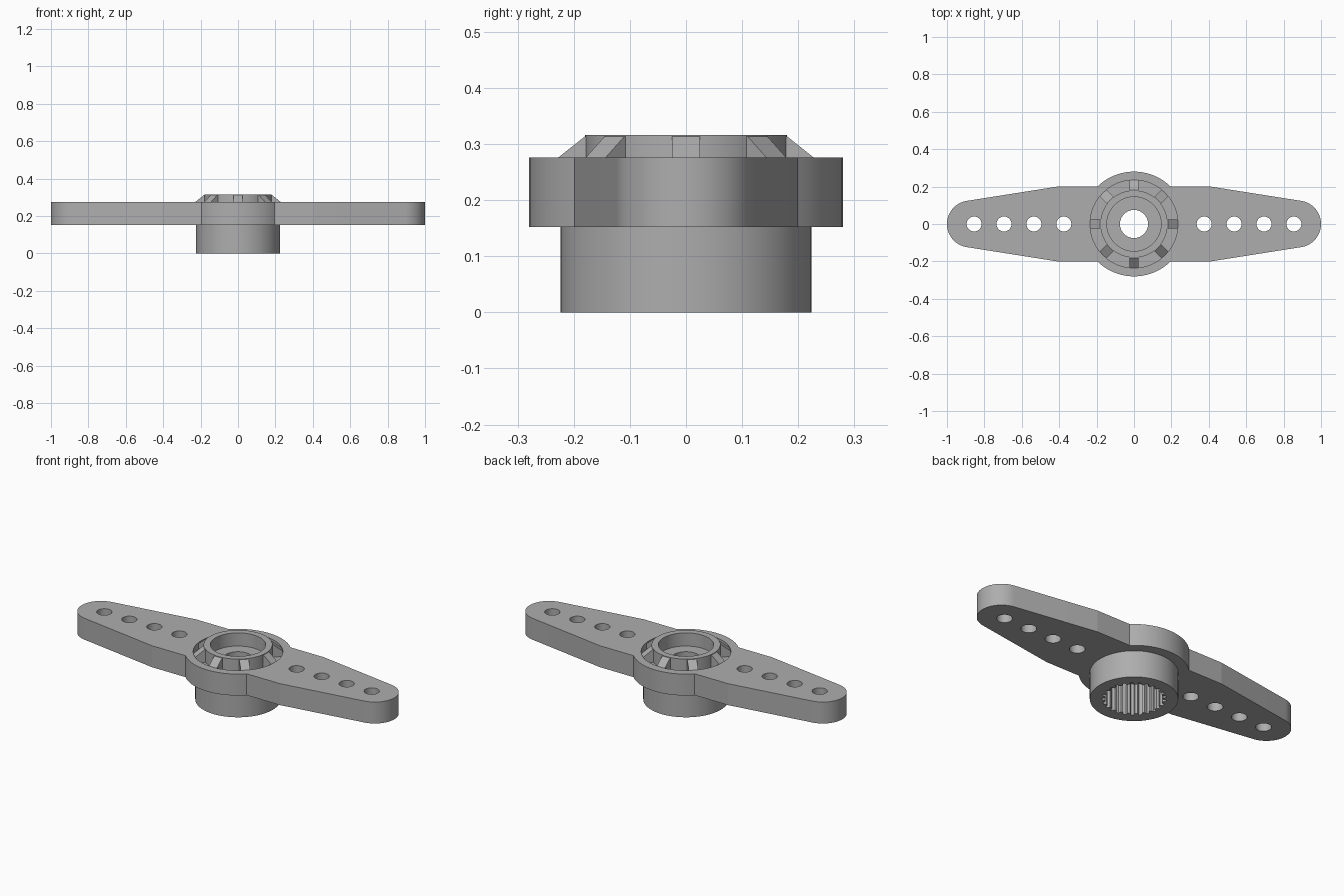
import bpy, bmesh
from math import sin, cos, asin, pi, radians

cube = bpy.data.objects.get("Cube")
if cube:
    bpy.data.objects.remove(cube)

grey = bpy.data.materials.new("grey plastic")
grey.use_nodes = True
GREY = (0.42, 0.42, 0.42, 1)
grey.diffuse_color = GREY
grey.node_tree.nodes["Principled BSDF"].inputs["Base Color"].default_value = GREY

SEGS = 64
PLATE_BOTTOM, PLATE_TOP = 0.152, 0.276
RING_TOP = 0.316
GROOVE_R, GROOVE_Z = 0.235, 0.24


def finish(name, bm):
    """Turn a bmesh into a shaded, coloured object."""
    bmesh.ops.recalc_face_normals(bm, faces=bm.faces)
    mesh = bpy.data.meshes.new(name)
    bm.to_mesh(mesh)
    bm.free()
    mesh.materials.append(grey)
    obj = bpy.data.objects.new(name, mesh)
    bpy.context.collection.objects.link(obj)
    bpy.ops.object.select_all(action='DESELECT')
    obj.select_set(True)
    bpy.context.view_layer.objects.active = obj
    bpy.ops.object.shade_smooth_by_angle(angle=radians(8))
    return obj


def arc(cx, r, start, end, steps):
    return [(cx + r * cos(start + (end - start) * i / steps),
             r * sin(start + (end - start) * i / steps)) for i in range(steps + 1)]


def circle(cx, r):
    return arc(cx, r, 0, 2 * pi, SEGS)[:-1]


def plate(name, loops, z0, z1):
    """Flat outline with holes, extruded upward."""
    bm = bmesh.new()
    for loop in loops:
        vs = [bm.verts.new((x, y, z0)) for x, y in loop]
        for a, b in zip(vs, vs[1:] + vs[:1]):
            bm.edges.new((a, b))
    bmesh.ops.triangle_fill(bm, edges=bm.edges[:], use_beauty=True)
    out = bmesh.ops.extrude_face_region(bm, geom=bm.faces[:], use_keep_orig=True)
    for v in out["geom"]:
        if isinstance(v, bmesh.types.BMVert):
            v.co.z = z1
    return finish(name, bm)


def lathe(name, profile):
    """Closed (radius, height) profile turned about z."""
    bm = bmesh.new()
    rings = [[bm.verts.new((r * cos(2 * pi * i / SEGS), r * sin(2 * pi * i / SEGS), z))
              for i in range(SEGS)] for r, z in profile]
    for a, b in zip(rings, rings[1:] + rings[:1]):
        for i in range(SEGS):
            j = (i + 1) % SEGS
            bm.faces.new((a[i], a[j], b[j], b[i]))
    return finish(name, bm)


# Double arm: round tips, tapered sides and a round boss, half outline turned twice
corner = asin(0.2 / 0.28)
tip = radians(81)
half = (arc(0.875, 0.125, -tip, tip, 32) + [(0.41, 0.2)]
        + arc(0, 0.28, corner, pi - corner, 24) + [(-0.41, 0.2)])
outline = half + [(-x, -y) for x, y in half]
holes = [circle(side * (0.375 + 0.16 * i), 0.04) for side in (-1, 1) for i in range(4)]
plate("double_arm", [outline, circle(0, GROOVE_R)] + holes, PLATE_BOTTOM, PLATE_TOP)

# Hub: neck below, groove and raised collar above, screw hole through the web
lathe("hub", [(0.168, 0), (0.224, 0), (0.224, PLATE_BOTTOM), (GROOVE_R, PLATE_BOTTOM),
              (GROOVE_R, GROOVE_Z), (0.18, GROOVE_Z), (0.18, RING_TOP), (0.145, RING_TOP),
              (0.145, GROOVE_Z), (0.075, GROOVE_Z), (0.075, 0.18), (0.168, 0.18)])

# Toothed socket inside the neck
TEETH = 25
socket = []
for i in range(TEETH):
    for step, r in ((0, 0.163), (0.35, 0.163), (0.5, 0.147), (0.85, 0.147)):
        a = 2 * pi * (i + step) / TEETH
        socket.append((r * cos(a), r * sin(a)))
plate("toothed_socket", [circle(0, 0.168), socket], 0, 0.18)

# Eight sloped ribs bracing the collar
RIB = [(0.17, GROOVE_Z), (GROOVE_R, GROOVE_Z), (GROOVE_R, 0.27), (0.181, 0.313), (0.17, 0.313)]
for k in range(8):
    c, s = cos(k * pi / 4), sin(k * pi / 4)
    bm = bmesh.new()
    sides = [[bm.verts.new((r * c - w * s, r * s + w * c, z)) for r, z in RIB]
             for w in (-0.025, 0.025)]
    bm.faces.new(sides[0])
    bm.faces.new(sides[1])
    for i in range(len(RIB)):
        j = (i + 1) % len(RIB)
        bm.faces.new((sides[0][i], sides[0][j], sides[1][j], sides[1][i]))
    finish(f"collar_rib_{k + 1}", bm)
